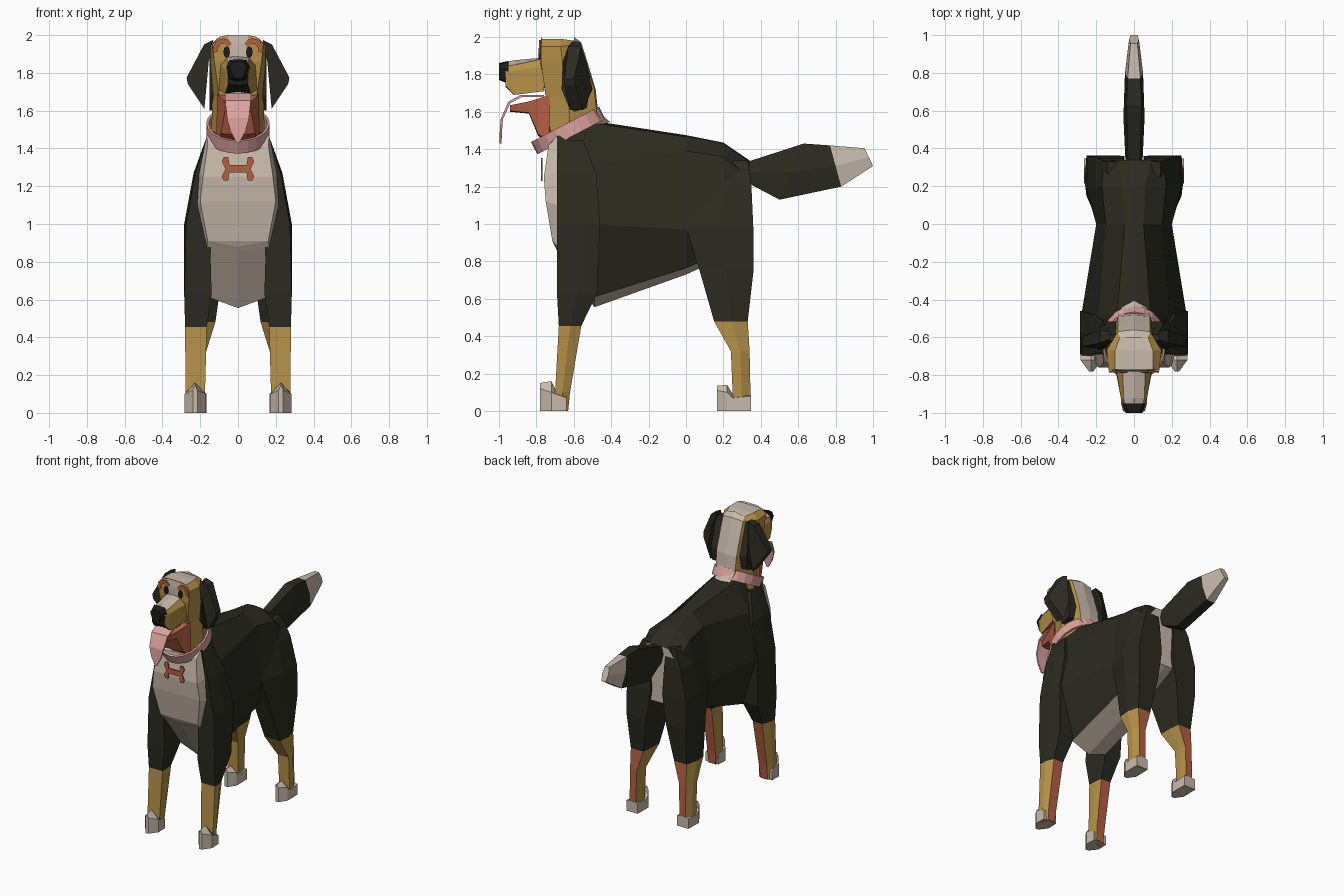
import bpy, bmesh, math

COLOURS = {
    "black_fur": (0.024, 0.024, 0.015, 1), "cream_fur": (0.58, 0.49, 0.41, 1),
    "tan_fur": (0.46, 0.28, 0.065, 1), "rust": (0.46, 0.115, 0.055, 1),
    "pink": (0.72, 0.36, 0.34, 1), "nose_black": (0.012, 0.012, 0.01, 1),
}
MATS = []
for n, c in COLOURS.items():
    m = bpy.data.materials.new(n)
    m.diffuse_color = c
    MATS.append(m)
BLACK, CREAM, TAN, RUST, PINK, NOSE = range(6)


def loft(name, rings, rule, mirror=False, wrap=False, ngon=False):
    """Skin closed rings; rule(ring, side) gives the colour, ring -1 / 99 are the caps."""
    f = rule if callable(rule) else (lambda i, j: rule)
    bm = bmesh.new()
    vs = [[bm.verts.new(p) for p in r] for r in rings]
    n, k = len(rings[0]), len(rings)
    for i in range(k if wrap else k - 1):
        a, b = vs[i], vs[(i + 1) % k]
        for j in range(n):
            bm.faces.new((a[j], a[(j + 1) % n], b[(j + 1) % n], b[j])).material_index = f(i, j)
    if not wrap:
        for r, tag in ((vs[0], -1), (vs[-1], 99)):
            if ngon:
                bm.faces.new(r).material_index = f(tag, 0)
                continue
            for i in range(n // 2):
                ids = dict.fromkeys([i, i + 1, n - i - 1, (n - i) % n])
                bm.faces.new([r[q] for q in ids]).material_index = f(tag, i)
    bmesh.ops.recalc_face_normals(bm, faces=bm.faces)
    me = bpy.data.meshes.new(name)
    bm.to_mesh(me)
    bm.free()
    ob = bpy.data.objects.new(name, me)
    bpy.context.collection.objects.link(ob)
    for m in MATS:
        me.materials.append(m)
    if mirror:
        ob.modifiers.new("mirror", 'MIRROR')
    return ob


def sym(half):
    """Complete a half ring that starts and ends on the centre plane."""
    return half + [(-x, y, z) for x, y, z in reversed(half[1:-1])]


def at_y(y, pts):
    return sym([(x, y, z) for x, z in pts])


def fold(j, k):
    """Side number counted on the half ring with k points."""
    return min(j, 2 * (k - 1) - 1 - j)


def plate(name, pts, y, mat, mirror=False):
    loft(name, [[(x, y + d, z) for x, z in pts] for d in (0, 0.008)], mat, mirror, ngon=True)


# Body, chest to rump
body = [
    sym([(0, -.735, 1.43), (.16, -.735, 1.42), (.185, -.76, 1.25), (.2, -.75, 1.12), (.16, -.715, .91), (0, -.70, .88)]),
    at_y(-.69, [(0, 1.48), (.165, 1.47), (.205, 1.27), (.215, 1.1), (.165, .88), (0, .86)]),
    at_y(-.49, [(0, 1.55), (.09, 1.54), (.19, 1.32), (.28, 1.0), (.15, .61), (0, .555)]),
    at_y(0, [(0, 1.475), (.05, 1.465), (.15, 1.39), (.2, .97), (.15, .765), (0, .73)]),
    at_y(.2, [(0, 1.435), (.06, 1.43), (.17, 1.36), (.23, 1.0), (.12, .85), (0, .82)]),
    at_y(.34, [(0, 1.34), (.09, 1.33), (.16, 1.24), (.2, 1.0), (.1, .9), (0, .9)]),
]
loft("body", body, lambda i, j: CREAM if i in (-1, 0, 99) or fold(j, 6) == 4 else BLACK)


# Legs: rows of x0, x1, y0, y1, z and bevel of the front and back corner; lower part tan, rust backs
def leg(name, rows, split):
    rings = []
    for a, b, c, d, z, t, u in rows:
        m = (c + d) / 2
        rings.append([(a, c, z), (b - t, c, z), (b, m, z), (b - u, d, z), (a + u * .4, d, z), (a, m, z)])
    loft(name, rings, lambda i, j: BLACK if i < split else (RUST if j == 3 else TAN), mirror=True)


leg("front_leg", [(.1, .17, -.68, -.55, 1.45, 0, 0), (.12, .235, -.69, -.48, 1.27, .01, .01),
                  (.15, .285, -.69, -.46, 1.0, .01, 0), (.14, .285, -.69, -.475, .63, 0, .01),
                  (.165, .28, -.68, -.56, .455, 0, .025), (.175, .278, -.70, -.62, .1, 0, .025),
                  (.18, .275, -.69, -.63, .0, 0, .025)], 4)
leg("hind_leg", [(.06, .14, .12, .33, 1.34, .01, 0), (.06, .2, .06, .35, 1.2, .03, 0),
                 (.05, .25, .0, .36, .98, .05, 0), (.08, .262, .07, .362, .76, .045, .01),
                 (.12, .262, .15, .33, .48, .01, .025), (.17, .262, .24, .34, .32, 0, .025),
                 (.175, .262, .25, .345, .08, 0, .025), (.175, .262, .25, .345, .0, 0, .025)], 4)


# Paws: peaked toes
def paw(name, cx, rows):
    rings = []
    for y, w, s, t in rows:
        rings.append([(cx, y, t), (cx + w, y, s), (cx + w, y, 0),
                      (cx, y, 0), (cx - w, y, 0), (cx - w, y, s)])
    loft(name, rings, CREAM, mirror=True)


paw("front_paw", .227, [(-.78, .012, .12, .15), (-.72, .056, .1, .16), (-.695, .056, .09, .11), (-.64, .054, .07, .08)])
paw("hind_paw", .216, [(.165, .012, .11, .135), (.22, .05, .1, .14), (.25, .05, .07, .09), (.347, .048, .08, .085)])

# Tail with pale tip
tail = []
for yt, zt, yb, zb, w in [(.32, 1.33, .33, 1.22, .045), (.63, 1.43, .5, 1.13, .056),
                          (.77, 1.42, .83, 1.2, .048), (.955, 1.405, 1.0, 1.31, .026)]:
    tail.append(sym([(0, yt, zt), (w * .7, yt, zt), (w, (yt + yb) / 2, (zt + zb) / 2),
                     (w * .7, yb, zb), (0, yb, zb)]))
loft("tail", tail, lambda i, j: CREAM if i >= 2 else BLACK)

# Head and neck: rings from below the collar to the crown
head = [
    sym([(0, -.73, 1.36), (.045, -.73, 1.36), (.09, -.72, 1.37), (.15, -.6, 1.42), (.065, -.44, 1.535), (0, -.405, 1.545)]),
    sym([(0, -.73, 1.46), (.045, -.73, 1.46), (.09, -.72, 1.46), (.14, -.62, 1.52), (.08, -.478, 1.6), (0, -.47, 1.6)]),
    sym([(0, -.75, 1.68), (.045, -.75, 1.68), (.1, -.75, 1.68), (.135, -.63, 1.68), (.085, -.49, 1.72), (0, -.483, 1.72)]),
    sym([(0, -.78, 1.86), (.045, -.78, 1.86), (.125, -.775, 1.86), (.145, -.66, 1.86), (.085, -.535, 1.86), (0, -.525, 1.86)]),
    sym([(0, -.78, 1.95), (.045, -.78, 1.95), (.135, -.775, 1.95), (.145, -.67, 1.95), (.085, -.57, 1.96), (0, -.56, 1.97)]),
    sym([(0, -.775, 2.0), (.055, -.775, 2.0), (.1, -.77, 1.99), (.1, -.67, 1.99), (.075, -.6, 1.98), (0, -.6, 2.0)]),
]


def head_rule(i, j):
    s = fold(j, 6)
    if i == 99 or s == 4:
        return CREAM
    if i in (0, 1) and s < 2:
        return RUST
    return CREAM if s == 0 else TAN


loft("head", head, head_rule)

# Muzzle: pale bridge, tan cheeks, rust roof of mouth, black lip
muzzle = [
    at_y(-.76, [(0, 1.89), (.06, 1.885), (.095, 1.84), (.1, 1.71), (0, 1.71)]),
    at_y(-.92, [(0, 1.875), (.055, 1.85), (.07, 1.82), (.068, 1.69), (0, 1.7)]),
    at_y(-.965, [(0, 1.865), (.045, 1.845), (.055, 1.81), (.052, 1.74), (0, 1.735)]),
]
loft("muzzle", muzzle, lambda i, j: NOSE if i == 99 or (i == 1 and fold(j, 5) == 3)
     else (CREAM, TAN, TAN, RUST)[fold(j, 5)])
loft("nose", [at_y(-.95, [(0, 1.872), (.045, 1.868), (.062, 1.83), (.05, 1.76), (0, 1.75)]),
              at_y(-1.0, [(0, 1.86), (.03, 1.855), (.045, 1.83), (.025, 1.775), (0, 1.77)])], NOSE)

# Open lower jaw and hanging tongue
loft("lower_jaw", [at_y(-.73, [(0, 1.69), (.11, 1.69), (.115, 1.44), (0, 1.44)]),
                   at_y(-.79, [(0, 1.665), (.095, 1.67), (.09, 1.48), (0, 1.47)]),
                   at_y(-.84, [(0, 1.65), (.08, 1.655), (.07, 1.595), (0, 1.59)]),
                   at_y(-.94, [(0, 1.635), (.05, 1.635), (.045, 1.605), (0, 1.6)])], RUST)
tongue = []
for y, z, w, dy, dz in [(-.76, 1.685, .06, 0, .006), (-.88, 1.685, .07, .002, .006),
                        (-.945, 1.65, .068, .005, .004), (-.985, 1.56, .058, .006, .001),
                        (-.99, 1.49, .04, .006, 0), (-.992, 1.43, .006, .006, 0)]:
    tongue.append(sym([(0, y - dy, z + dz), (w, y - dy, z + dz), (w, y + dy, z - dz), (0, y + dy, z - dz)]))
loft("tongue", tongue, PINK)

# Ears: x, z, front y, back y; flaps standing out from the head, thin at the outer edge
ear = [(.13, 1.975, -.61, -.57), (.18, 1.95, -.63, -.56), (.272, 1.775, -.65, -.6),
       (.265, 1.74, -.65, -.59), (.178, 1.61, -.62, -.55), (.168, 1.72, -.665, -.5),
       (.155, 1.86, -.66, -.53)]
loft("ear", [[(x, f, z) for x, z, f, b in ear], [(x, b, z) for x, z, f, b in ear]],
     BLACK, mirror=True, ngon=True)
# Black patch on the head side behind each ear
patch = [(-.655, 1.86), (-.62, 1.95), (-.585, 1.95), (-.515, 1.72), (-.53, 1.62), (-.6, 1.6), (-.65, 1.68)]
loft("ear_base", [[(x, y, z) for y, z in patch] for x in (.08, .15)], BLACK, mirror=True, ngon=True)

# Tilted collar band
tilt = math.radians(27.5)
ct, st = math.cos(tilt), math.sin(tilt)
collar = []
for k in range(20):
    a = 2 * math.pi * k / 20
    row = []
    for s, h in ((1, -.037), (1, .037), (.92, .037), (.92, -.037)):
        v = .205 * s * math.cos(a)
        row.append((.168 * s * math.sin(a), -.63 + v * ct - h * st, 1.5 + v * st + h * ct))
    collar.append(row)
loft("collar", collar, PINK, wrap=True)

# Eyes, brows and bone emblem as thin plates
plate("eye", [(.06 + .018 * math.cos(k * math.pi / 4), 1.91 + .031 * math.sin(k * math.pi / 4))
              for k in range(8)], -.789, NOSE, mirror=True)
brow = []
for r, ks in ((1, range(7)), (.56, range(6, -1, -1))):
    for k in ks:
        a = math.radians(-10 + k * 26)
        brow.append((.078 + .055 * r * math.cos(a), 1.918 + .065 * r * math.sin(a)))
plate("brow", brow, -.786, RUST, mirror=True)
q = [(.045, .02), (.052, .062), (.075, .062), (.086, .04), (.066, 0)]
right = q + [(x, -z) for x, z in reversed(q[:-1])]
outline = right + [(-x, -z) for x, z in right]
plate("bone_emblem", [(x, 1.292 + z) for x, z in outline], -.776, RUST)
